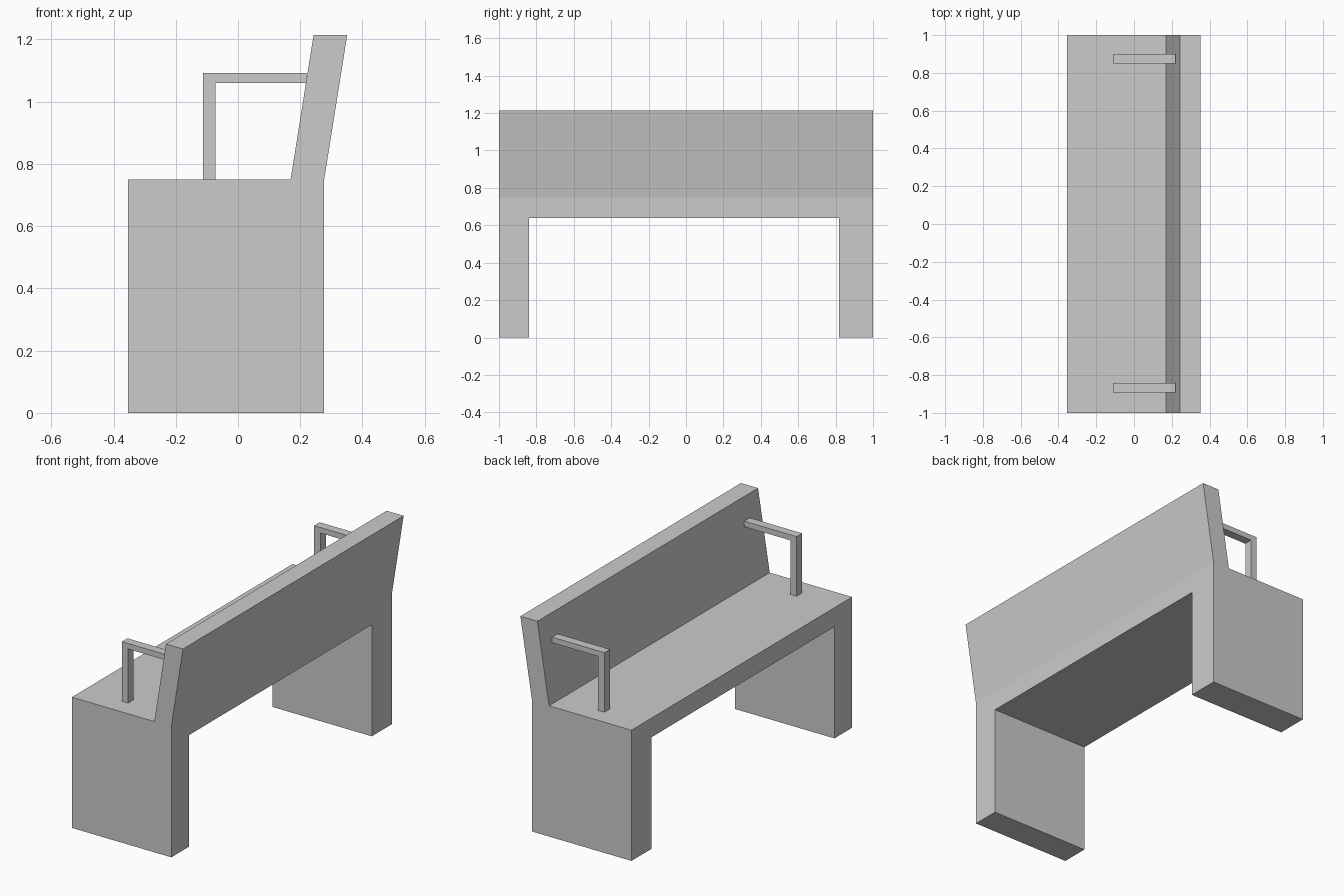
import bpy
import bmesh

if "Cube" in bpy.data.objects:
    bpy.data.objects.remove(bpy.data.objects["Cube"])


def prism(name, profile, y0, y1):
    """Extrude an (x, z) profile along y from y0 to y1."""
    bm = bmesh.new()
    face = bm.faces.new([bm.verts.new((x, y0, z)) for x, z in profile])
    extruded = bmesh.ops.extrude_face_region(bm, geom=[face])["geom"]
    verts = [g for g in extruded if isinstance(g, bmesh.types.BMVert)]
    bmesh.ops.translate(bm, verts=verts, vec=(0, y1 - y0, 0))
    bmesh.ops.recalc_face_normals(bm, faces=bm.faces)
    mesh = bpy.data.meshes.new(name)
    bm.to_mesh(mesh)
    bm.free()
    obj = bpy.data.objects.new(name, mesh)
    bpy.context.collection.objects.link(obj)
    return obj


# Bench body: seat block and leaning backrest in one side profile
body = prism("bench_body", [(-0.354, 0), (0.277, 0), (0.277, 0.75), (0.351, 1.215),
                            (0.243, 1.215), (0.169, 0.75), (-0.354, 0.75)], -1, 1)

# Leg opening cut through the body under the seat
cutter = prism("leg_opening_cutter", [(-0.6, -0.2), (0.6, -0.2), (0.6, 0.64), (-0.6, 0.64)],
               -0.84, 0.817)
cutter.hide_render = True
cutter.hide_viewport = True
cut = body.modifiers.new("leg_opening", "BOOLEAN")
cut.operation = "DIFFERENCE"
cut.solver = "EXACT"
cut.object = cutter

# Armrests: front post bent into a horizontal rail meeting the backrest
arm_profile = [(-0.112, 0.75), (-0.073, 0.75), (-0.073, 1.06), (0.22, 1.06),
               (0.22, 1.092), (-0.112, 1.092)]
for name, y0 in (("right_armrest", -0.892), ("left_armrest", 0.85)):
    prism(name, arm_profile, y0, y0 + 0.05)
